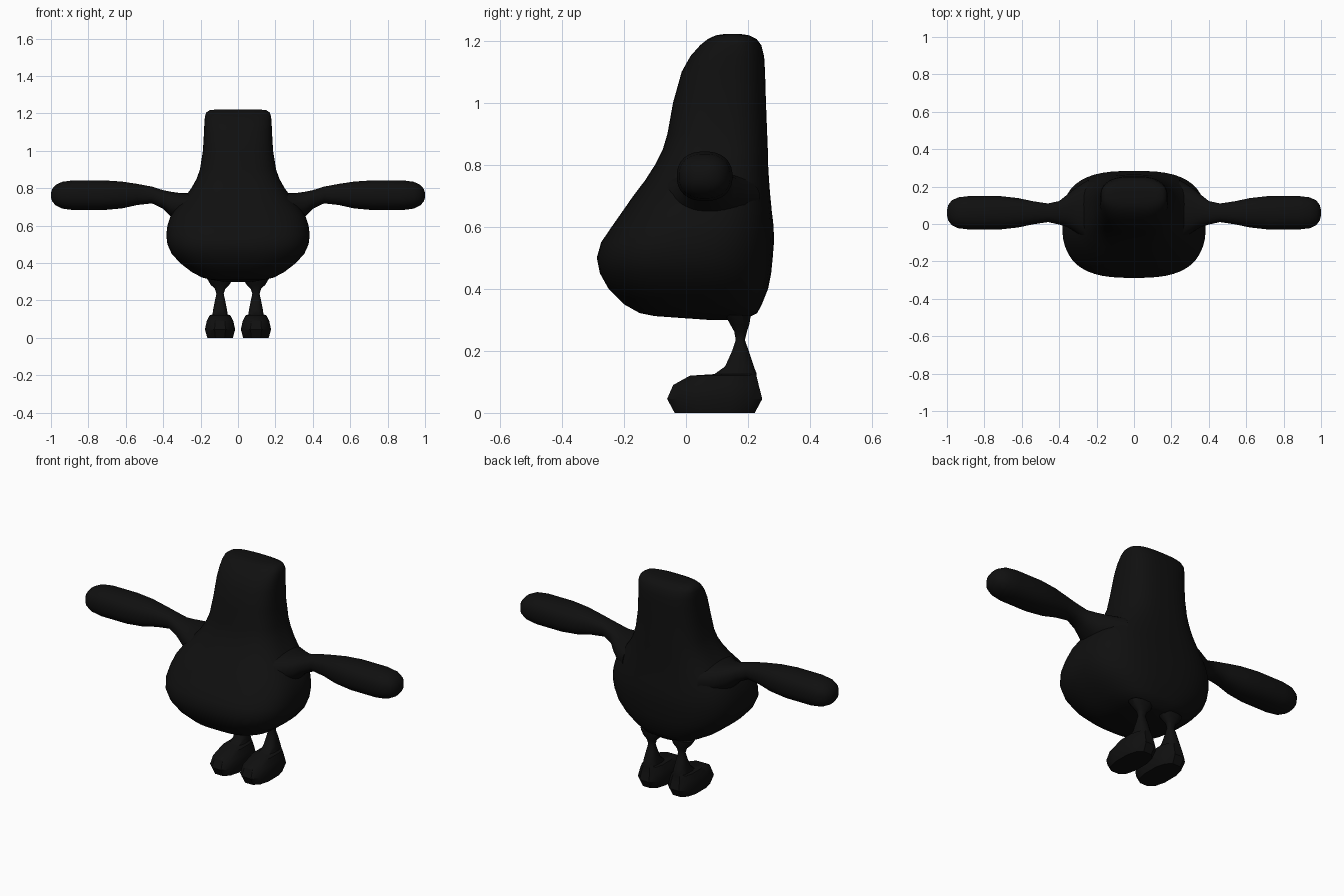
import bpy, bmesh, math
from mathutils import Vector

black = bpy.data.materials.new("matte_black")
black.diffuse_color = (0.005, 0.005, 0.005, 1)


def ring(n, power):
    """Unit superellipse outline."""
    pts = []
    for i in range(n):
        a = 2 * math.pi * (i + 0.5) / n
        c, s = math.cos(a), math.sin(a)
        pts.append((math.copysign(abs(c) ** (2 / power), c),
                    math.copysign(abs(s) ** (2 / power), s)))
    return pts


def loft(name, loops, angle):
    """Skin a list of point loops and cap both ends."""
    bm = bmesh.new()
    rows = [[bm.verts.new(p) for p in loop] for loop in loops]
    n = len(rows[0])
    for a, b in zip(rows, rows[1:]):
        for i in range(n):
            j = (i + 1) % n
            bm.faces.new((a[i], a[j], b[j], b[i]))
    bm.faces.new(rows[0][::-1])
    bm.faces.new(rows[-1])
    bmesh.ops.recalc_face_normals(bm, faces=bm.faces)
    me = bpy.data.meshes.new(name)
    bm.to_mesh(me)
    bm.free()
    me.materials.append(black)
    ob = bpy.data.objects.new(name, me)
    bpy.context.collection.objects.link(ob)
    bpy.ops.object.select_all(action='DESELECT')
    bpy.context.view_layer.objects.active = ob
    ob.select_set(True)
    bpy.ops.object.shade_smooth_by_angle(angle=math.radians(angle))
    return ob


def upright(sections, outline, cx=0):
    """Sections are (z, front y, back y, half width)."""
    return [[Vector((cx + u * w, (y0 + y1) / 2 + v * (y1 - y0) / 2, z))
             for u, v in outline] for z, y0, y1, w in sections]


# Pear-shaped body rising into a flat-topped head
body = [(.300, .07, .20, .08), (.312, -.10, .21, .15), (.322, -.15, .23, .19),
        (.35, -.20, .245, .245), (.40, -.25, .265, .31), (.45, -.278, .275, .355),
        (.50, -.288, .28, .378), (.55, -.274, .284, .384), (.60, -.24, .283, .378),
        (.65, -.205, .277, .362), (.70, -.17, .272, .33), (.75, -.132, .268, .287),
        (.80, -.10, .265, .25), (.85, -.075, .264, .222), (.90, -.06, .262, .204),
        (1.0, -.042, .258, .188), (1.1, -.014, .255, .182), (1.15, .014, .252, .18),
        (1.185, .045, .243, .177), (1.205, .07, .228, .17), (1.217, .095, .205, .153),
        (1.221, .12, .18, .12)]
loft("body", upright(body, ring(48, 2.8)), 60)

# Arms: flared shoulder, thin neck, paddle hand; (x, y, half y, z, half z)
arm = [(.24, .07, .17, .69, .085), (.31, .075, .12, .70, .075),
       (.36, .07, .085, .716, .066), (.40, .06, .063, .74, .05),
       (.46, .06, .05, .764, .045), (.54, .06, .062, .767, .057),
       (.62, .06, .079, .764, .072), (.72, .06, .09, .763, .08),
       (.88, .06, .09, .763, .08), (.94, .06, .083, .763, .072),
       (.975, .06, .066, .763, .055), (.993, .06, .042, .763, .034),
       (1.0, .06, .015, .763, .012)]

# Legs: faceted boot tapering to a thin ankle and a flared hip
leg = [(0, -.04, .225, .07), (.045, -.065, .25, .083), (.09, -.045, .238, .073),
       (.12, .01, .23, .058), (.125, .09, .23, .042), (.15, .125, .22, .038),
       (.20, .148, .203, .028), (.235, .16, .19, .02), (.262, .155, .197, .028),
       (.285, .142, .205, .052), (.315, .125, .21, .07)]

for side, sx in (("left", -1), ("right", 1)):
    loft(side + "_arm",
         [[Vector((sx * x, y + u * hy, z + v * hz)) for u, v in ring(28, 2.3)]
          for x, y, hy, z, hz in arm], 60)
    loft(side + "_leg", upright(leg, ring(12, 2.6), sx * .096), 35)
